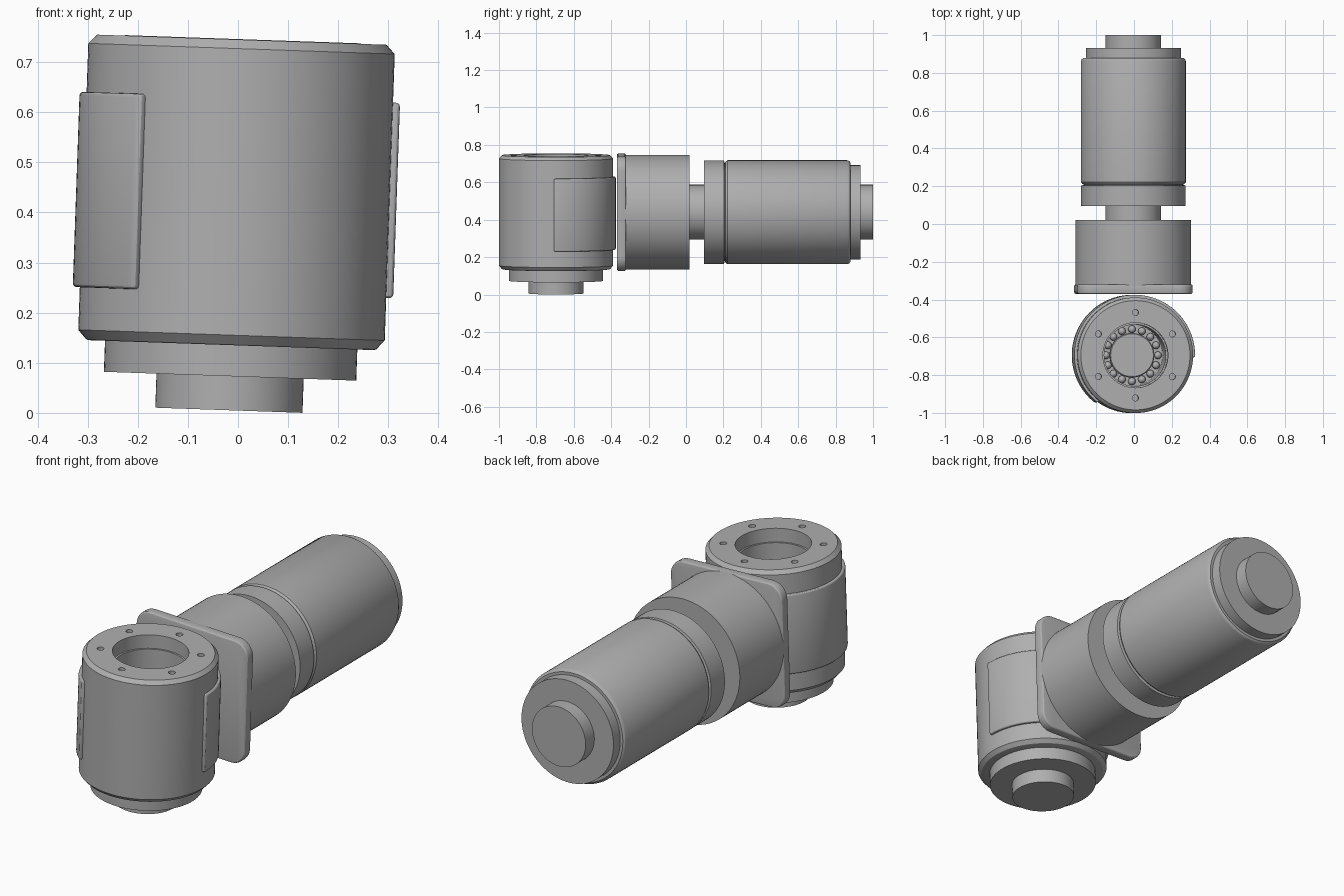
import bpy
import bmesh
from math import cos, sin, pi, radians, tau
from mathutils import Matrix, Vector

cube = bpy.data.objects.get("Cube")
if cube:
    bpy.data.objects.remove(cube, do_unlink=True)

# Single grey metal
metal = bpy.data.materials.new("grey_metal")
metal.use_nodes = True
GREY = (0.43, 0.43, 0.43, 1)
metal.diffuse_color = GREY
bsdf = metal.node_tree.nodes["Principled BSDF"]
bsdf.inputs["Base Color"].default_value = GREY
bsdf.inputs["Roughness"].default_value = 0.5

# The whole joint is rolled slightly about the long axis
FRAME = Matrix.Translation((-0.003, 0, 0.44)) @ Matrix.Rotation(radians(2), 4, "Y")
UPRIGHT = FRAME @ Matrix.Translation((0, -0.695, 0))     # lathe axis vertical
ALONG = FRAME @ Matrix.Rotation(radians(-90), 4, "X")    # lathe axis along +y


def make_object(name, bm, matrix):
    bmesh.ops.recalc_face_normals(bm, faces=bm.faces[:])
    mesh = bpy.data.meshes.new(name)
    bm.to_mesh(mesh)
    bm.free()
    mesh.materials.append(metal)
    obj = bpy.data.objects.new(name, mesh)
    bpy.context.collection.objects.link(obj)
    obj.matrix_world = matrix
    return obj


def finish(obj):
    """Apply modifiers and smooth the round faces."""
    bpy.ops.object.select_all(action="DESELECT")
    obj.select_set(True)
    bpy.context.view_layer.objects.active = obj
    for mod in list(obj.modifiers):
        bpy.ops.object.modifier_apply(modifier=mod.name)
    bpy.ops.object.shade_smooth_by_angle(angle=radians(25))
    return obj


def bevel(obj, width, segments=3):
    mod = obj.modifiers.new("rounded_edges", "BEVEL")
    mod.width = width
    mod.segments = segments
    mod.limit_method = "ANGLE"
    mod.angle_limit = radians(40)


def lathe(name, profile, matrix, steps=96):
    """Closed turned solid from (radius, height) points between its axis ends."""
    bm = bmesh.new()
    verts = [bm.verts.new((r, 0, h)) for r, h in profile]
    edges = [bm.edges.new(pair) for pair in zip(verts, verts[1:])]
    bmesh.ops.spin(bm, geom=verts + edges, cent=(0, 0, 0), axis=(0, 0, 1),
                   angle=tau, steps=steps)
    bmesh.ops.remove_doubles(bm, verts=bm.verts[:], dist=0.0002)
    return make_object(name, bm, matrix)


def arc_block(name, r0, r1, h0, h1, start, end, steps, matrix):
    """Part of a thick tube, capped at both ends."""
    bm = bmesh.new()
    rings = []
    for i in range(steps + 1):
        a = start + (end - start) * i / steps
        rings.append([bm.verts.new((r * cos(a), r * sin(a), h))
                      for r, h in ((r0, h0), (r1, h0), (r1, h1), (r0, h1))])
    for a, b in zip(rings, rings[1:]):
        for k in range(4):
            n = (k + 1) % 4
            bm.faces.new((a[k], a[n], b[n], b[k]))
    bm.faces.new(rings[0])
    bm.faces.new(rings[-1])
    return make_object(name, bm, matrix)


# Upright housing: chamfered drum with a deep stepped bore
housing = lathe("upright_housing", [
    (0, -0.305), (0.285, -0.305), (0.29, -0.303), (0.306, -0.285),
    (0.306, 0.287), (0.289, 0.305), (0.172, 0.305), (0.172, 0.238),
    (0.163, 0.238), (0.163, -0.25), (0, -0.25)], UPRIGHT)

# Screw holes around the bore
bm = bmesh.new()
for i in range(6):
    a = radians(90 + 60 * i)
    place = Matrix.Translation((0.226 * cos(a), 0.226 * sin(a), 0.3))
    bmesh.ops.create_cone(bm, cap_ends=True, segments=24, radius1=0.016,
                          radius2=0.016, depth=0.08, matrix=place)
cutter = make_object("screw_hole_cutter", bm, UPRIGHT)
cutter.hide_render = True
holes = housing.modifiers.new("screw_holes", "BOOLEAN")
holes.operation = "DIFFERENCE"
holes.solver = "EXACT"
holes.object = cutter
bpy.context.view_layer.update()
finish(housing)
bpy.data.objects.remove(cutter, do_unlink=True)

# Bearing at the foot of the bore: hub and rollers
finish(lathe("bearing_hub", [(0, -0.26), (0.118, -0.26), (0.118, -0.215),
                             (0.113, -0.21), (0, -0.21)], UPRIGHT, 64))
bm = bmesh.new()
for i in range(16):
    a = tau * i / 16
    bmesh.ops.create_uvsphere(bm, u_segments=16, v_segments=10, radius=0.02,
                              matrix=Matrix.Translation((0.138 * cos(a), 0.138 * sin(a), -0.232)))
finish(make_object("bearing_balls", bm, UPRIGHT))

# Saddle pad wrapped round the back of the housing
pad = arc_block("saddle_pad", 0.295, 0.32, -0.2, 0.19,
                radians(-2), radians(232), 72, UPRIGHT)
bevel(pad, 0.008)
finish(pad)

# Stepped shoulder and shaft, shared by both drums
for label, matrix, top in (("lower", UPRIGHT @ Matrix.Rotation(pi, 4, "X"), 0.435),
                           ("rear", ALONG, 1.0)):
    finish(lathe(label + "_shoulder", [(0, top - 0.14), (0.252, top - 0.14),
                                       (0.252, top - 0.068), (0, top - 0.068)], matrix))
    finish(lathe(label + "_shaft", [(0, top - 0.1), (0.147, top - 0.1),
                                    (0.147, top), (0, top)], matrix))

# Square mounting plate with rounded corners
bm = bmesh.new()
half, corner = 0.306, 0.075
outline = []
for quarter, (sx, sy) in enumerate(((1, 1), (-1, 1), (-1, -1), (1, -1))):
    for i in range(9):
        a = (quarter + i / 8) * pi / 2
        outline.append(bm.verts.new((sx * (half - corner) + corner * cos(a),
                                     sy * (half - corner) + corner * sin(a), -0.37)))
face = bm.faces.new(outline)
side = bmesh.ops.extrude_face_region(bm, geom=[face])
bmesh.ops.translate(bm, vec=Vector((0, 0, 0.05)),
                    verts=[v for v in side["geom"] if isinstance(v, bmesh.types.BMVert)])
plate = make_object("mounting_plate", bm, ALONG)
bevel(plate, 0.01)
finish(plate)

# Flange drum, neck and rear motor
finish(lathe("flange_drum", [(0, -0.34), (0.306, -0.34), (0.306, 0.02), (0, 0.02)], ALONG))
finish(lathe("neck", [(0, 0), (0.147, 0), (0.147, 0.12), (0, 0.12)], ALONG))
finish(lathe("motor_collar", [(0, 0.095), (0.277, 0.095), (0.277, 0.203),
                              (0.265, 0.207), (0, 0.207)], ALONG))
finish(lathe("motor_body", [
    (0, 0.2), (0.262, 0.2), (0.262, 0.209), (0.27, 0.211), (0.278, 0.222),
    (0.278, 0.862), (0.274, 0.872), (0.266, 0.879), (0, 0.879)], ALONG))
